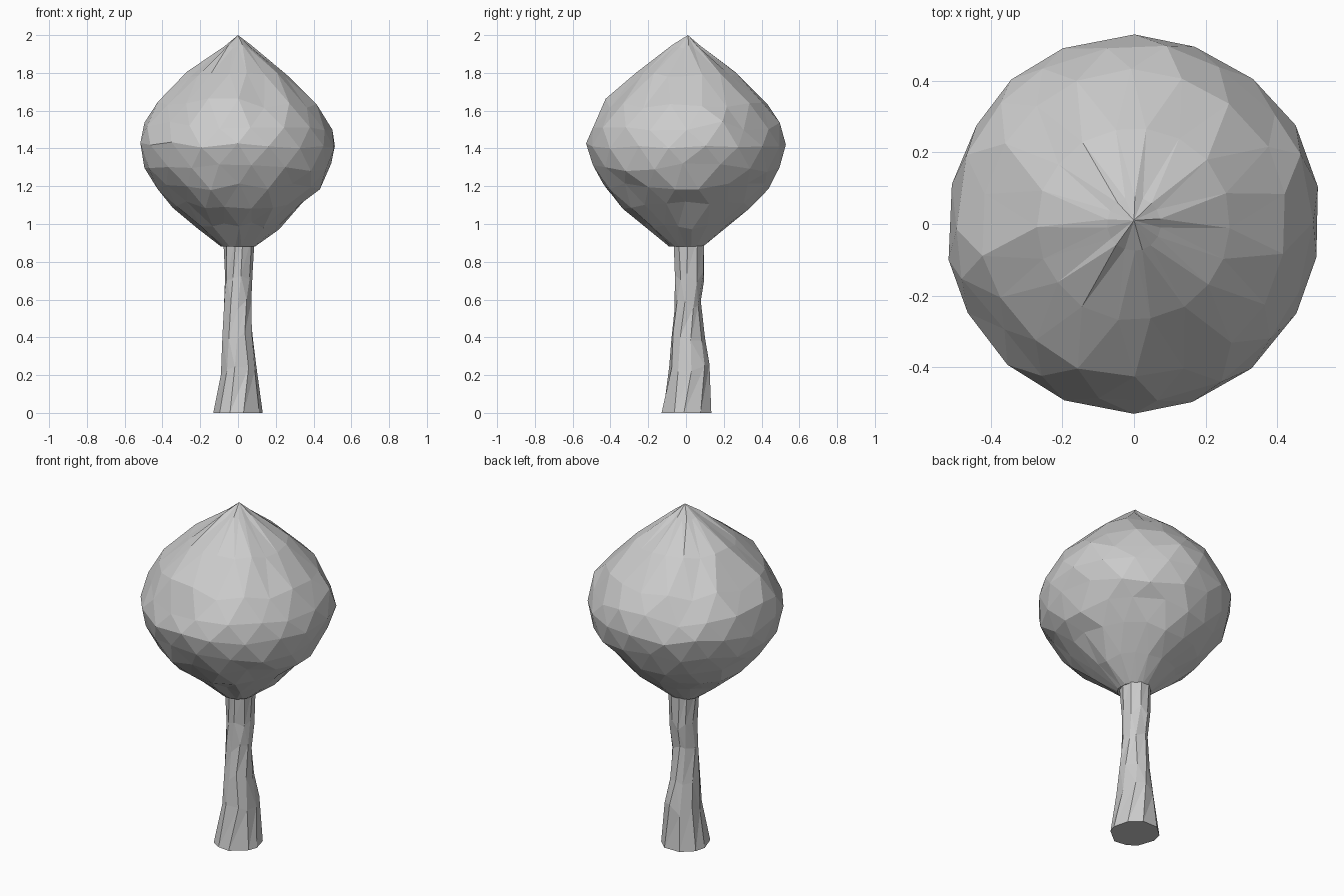
import bpy, bmesh, math, random
from mathutils import Vector

if "Cube" in bpy.data.objects:
    bpy.data.objects.remove(bpy.data.objects["Cube"])

random.seed(7)


def ring(bm, z, rx, ry, n, cx=0, cy=0, turn=0.0, jr=0.0, jz=0.0):
    """One ring of slightly irregular vertices."""
    out = []
    for i in range(n):
        a = 2 * math.pi * (i + turn) / n + random.uniform(-jr, jr) * 4
        k = 1 + random.uniform(-jr, jr)
        out.append(bm.verts.new((cx + rx * k * math.cos(a), cy + ry * k * math.sin(a),
                                 z + random.uniform(-jz, jz))))
    return out


def bridge(bm, a, b, stagger):
    """Triangle band between two rings; b is half a step ahead of or behind a."""
    n = len(a)
    for i in range(n):
        j = (i + 1) % n
        if stagger:
            bm.faces.new((a[i], a[j], b[i]))
            bm.faces.new((a[j], b[j], b[i]))
        else:
            bm.faces.new((a[i], a[j], b[j]))
            bm.faces.new((a[i], b[j], b[i]))


def finish(bm, name):
    bmesh.ops.recalc_face_normals(bm, faces=bm.faces)
    me = bpy.data.meshes.new(name)
    bm.to_mesh(me)
    bm.free()
    ob = bpy.data.objects.new(name, me)
    bpy.context.collection.objects.link(ob)
    return ob


# Crown: faceted onion shape, staggered rings with a pointed tip
profile = [(0.88, 0.09, 0), (0.99, 0.22, .02), (1.1, 0.345, .02), (1.2, 0.435, .025),
           (1.3, 0.498, .025), (1.41, 0.523, .025), (1.52, 0.5, .025), (1.64, 0.428, .025),
           (1.79, 0.27, .02), (1.94, 0.075, .01)]
bm = bmesh.new()
prev = None
for k, (z, r, jz) in enumerate(profile):
    cur = ring(bm, z, r, r, 18, turn=0.5 * (k % 2), jr=0.012, jz=jz)
    if prev:
        if k % 2:
            bridge(bm, prev, cur, True)
        else:
            bridge(bm, prev, cur[1:] + cur[:1], True)
            cur = cur
    else:
        bm.faces.new(cur[::-1])
    prev = cur
tip = bm.verts.new((0, 0.01, 2.0))
for i in range(18):
    bm.faces.new((prev[i], prev[(i + 1) % 18], tip))
# Small dent at the front left
dent = Vector((-0.36, -0.32, 1.55))
near = min(bm.verts, key=lambda v: (v.co - dent).length)
near.co.x *= 0.93
near.co.y *= 0.93
finish(bm, "tree_crown")

# Trunk: flared at the foot, slightly bent and twisted
#          z,   rx,    ry,    cx,    cy
levels = [(0.0, 0.132, 0.135, 0.0, 0.005), (0.23, 0.098, 0.108, 0.005, 0.015),
          (0.4, 0.083, 0.088, 0.0, 0.01), (0.57, 0.073, 0.07, -0.002, 0.008),
          (0.72, 0.074, 0.078, 0.002, 0.02), (0.93, 0.085, 0.085, 0.005, 0.015)]
bm = bmesh.new()
prev = None
for k, (z, rx, ry, cx, cy) in enumerate(levels):
    cur = ring(bm, z, rx, ry, 10, cx, cy, turn=0.2 * k, jr=0.03, jz=0.03 if 0 < k < 5 else 0)
    if prev:
        bridge(bm, prev, cur, False if k % 2 else True)
    prev = cur
    if k == 0:
        bm.faces.new(cur[::-1])
bm.faces.new(prev)
finish(bm, "tree_trunk")
